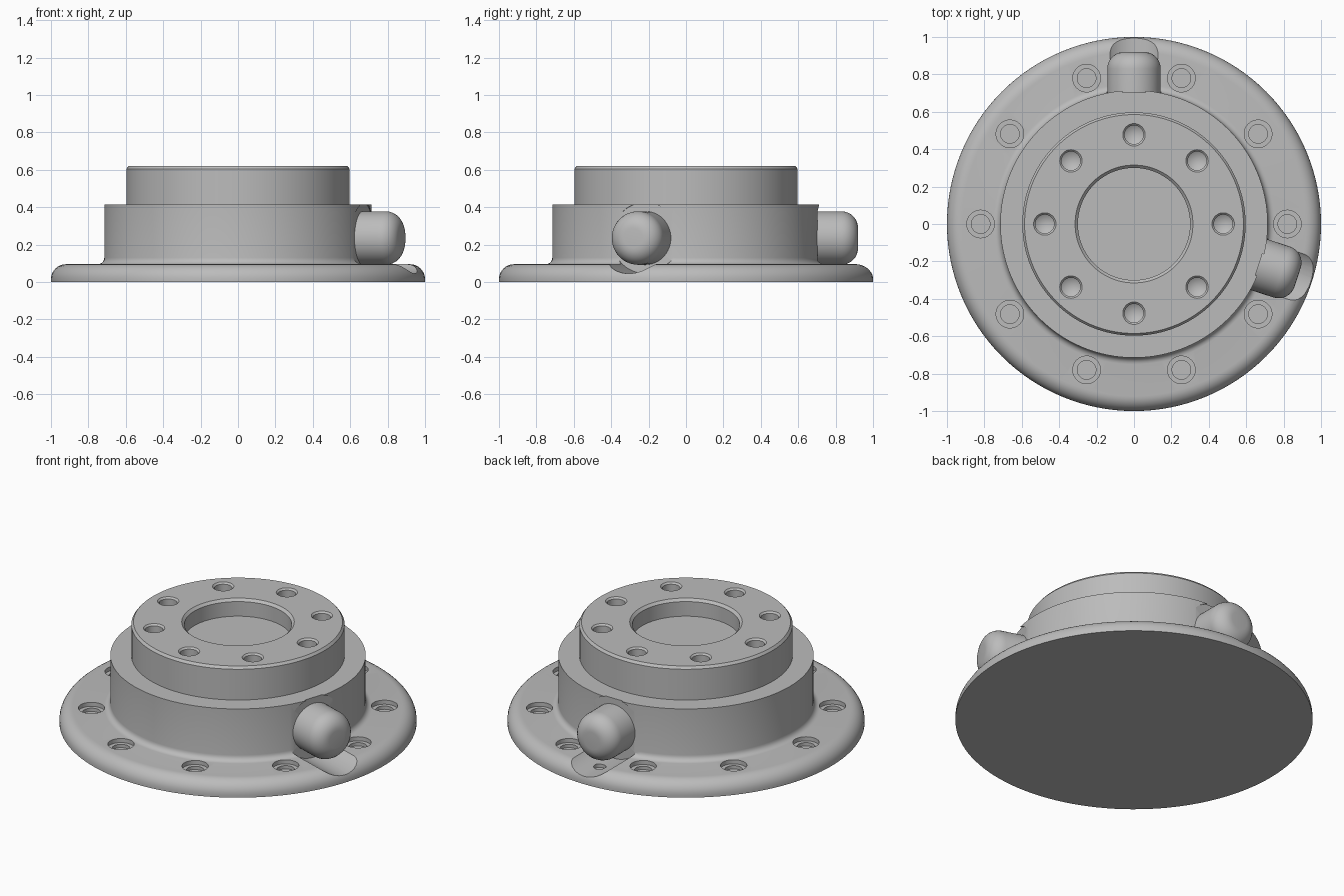
import bpy, bmesh
from math import sin, cos, pi, radians
from mathutils import Matrix, Vector

default_cube = bpy.data.objects.get("Cube")
if default_cube:
    bpy.data.objects.remove(default_cube, do_unlink=True)

# Single plain metal colour
GREY = (0.5, 0.5, 0.5, 1)
metal = bpy.data.materials.new("plain grey metal")
metal.use_nodes = True
metal.diffuse_color = GREY
metal.node_tree.nodes["Principled BSDF"].inputs["Base Color"].default_value = GREY


def arc(cx, cz, r, start, end, steps=8):
    """Points of a fillet in the profile plane, angles in degrees."""
    angles = [radians(start + (end - start) * i / steps) for i in range(steps + 1)]
    return [(cx + r * cos(a), cz + r * sin(a)) for a in angles]


def lathe(name, profile, segments, matrices=(Matrix(),)):
    """Turn a (radius, height) profile around z, once for each placement."""
    bm = bmesh.new()
    for matrix in matrices:
        verts = [bm.verts.new((r, 0, z)) for r, z in profile]
        edges = [bm.edges.new(pair) for pair in zip(verts, verts[1:])]
        bmesh.ops.spin(bm, geom=verts + edges, cent=(0, 0, 0), axis=(0, 0, 1),
                       angle=2 * pi, steps=segments, use_duplicate=False)
        new = [v for v in bm.verts if not v.tag]
        bmesh.ops.transform(bm, matrix=matrix, verts=new)
        for v in new:
            v.tag = True
    bmesh.ops.remove_doubles(bm, verts=bm.verts, dist=1e-5)
    bmesh.ops.recalc_face_normals(bm, faces=bm.faces)
    mesh = bpy.data.meshes.new(name)
    bm.to_mesh(mesh)
    bm.free()
    mesh.materials.append(metal)
    obj = bpy.data.objects.new(name, mesh)
    bpy.context.collection.objects.link(obj)
    return obj


def activate(obj):
    bpy.ops.object.select_all(action='DESELECT')
    obj.select_set(True)
    bpy.context.view_layer.objects.active = obj


def cut(target, cutter):
    cutter.hide_render = True
    mod = target.modifiers.new("cut", 'BOOLEAN')
    mod.operation, mod.solver, mod.object = 'DIFFERENCE', 'EXACT', cutter
    activate(target)
    bpy.ops.object.modifier_apply(modifier=mod.name)
    bpy.data.objects.remove(cutter, do_unlink=True)


def ring(count, radius, z):
    return [Matrix.Rotation(2 * pi * i / count, 4, 'Z') @ Matrix.Translation((radius, 0, z))
            for i in range(count)]


def outward(angle):
    """Lay the z axis along a horizontal direction at connector height."""
    return (Matrix.Translation((0, 0, 0.235)) @ Matrix.Rotation(radians(angle), 4, 'Z')
            @ Matrix.Rotation(pi / 2, 4, 'Y'))


# Stepped body with rounded flange and central recess
profile = [(0, 0), (1, 0)]
profile += arc(0.92, 0.015, 0.08, 0, 90)
profile += arc(0.75, 0.13, 0.035, 270, 180, 5)
profile += [(0.715, 0.415), (0.597, 0.415), (0.597, 0.605), (0.585, 0.62),
            (0.315, 0.62), (0.3, 0.605), (0.3, 0.515), (0, 0.515)]
body = lathe("flange_body", profile, 128)

# Clearance channels around the two side connectors
connector_angles = (90, -18)
cut(body, lathe("connector_clearance", [(0, 0.702), (0.19, 0.702), (0.19, 1.1), (0, 1.1)],
                64, [outward(a) for a in connector_angles]))

# Counterbored mounting holes in the flange
cut(body, lathe("mounting_holes", [(0, -0.045), (0.05, -0.045), (0.05, -0.025),
                                   (0.074, -0.025), (0.074, 0.02), (0, 0.02)],
                32, ring(10, 0.82, 0.095)))

# Drilled holes with conical bottoms in the top face
cut(body, lathe("top_holes", [(0, -0.13), (0.05, -0.1), (0.05, -0.01),
                              (0.07, 0.01), (0, 0.01)],
                32, ring(8, 0.477, 0.62)))

# Small vent hole beneath the rear connector
cut(body, lathe("vent_hole", [(0, 0.025), (0.035, 0.025), (0.035, 0.12), (0, 0.12)],
                24, [Matrix.Translation((0, 0.84, 0))]))

# Round-ended connectors
plug = [(0, 0.6), (0.143, 0.6)] + arc(0.053, 0.83, 0.09, 0, 90) + [(0, 0.92)]
connectors = [lathe(name, plug, 48, [outward(angle)])
              for name, angle in zip(("rear_connector", "side_connector"), connector_angles)]

for obj in [body] + connectors:
    activate(obj)
    bpy.ops.object.shade_smooth_by_angle(angle=radians(25))
